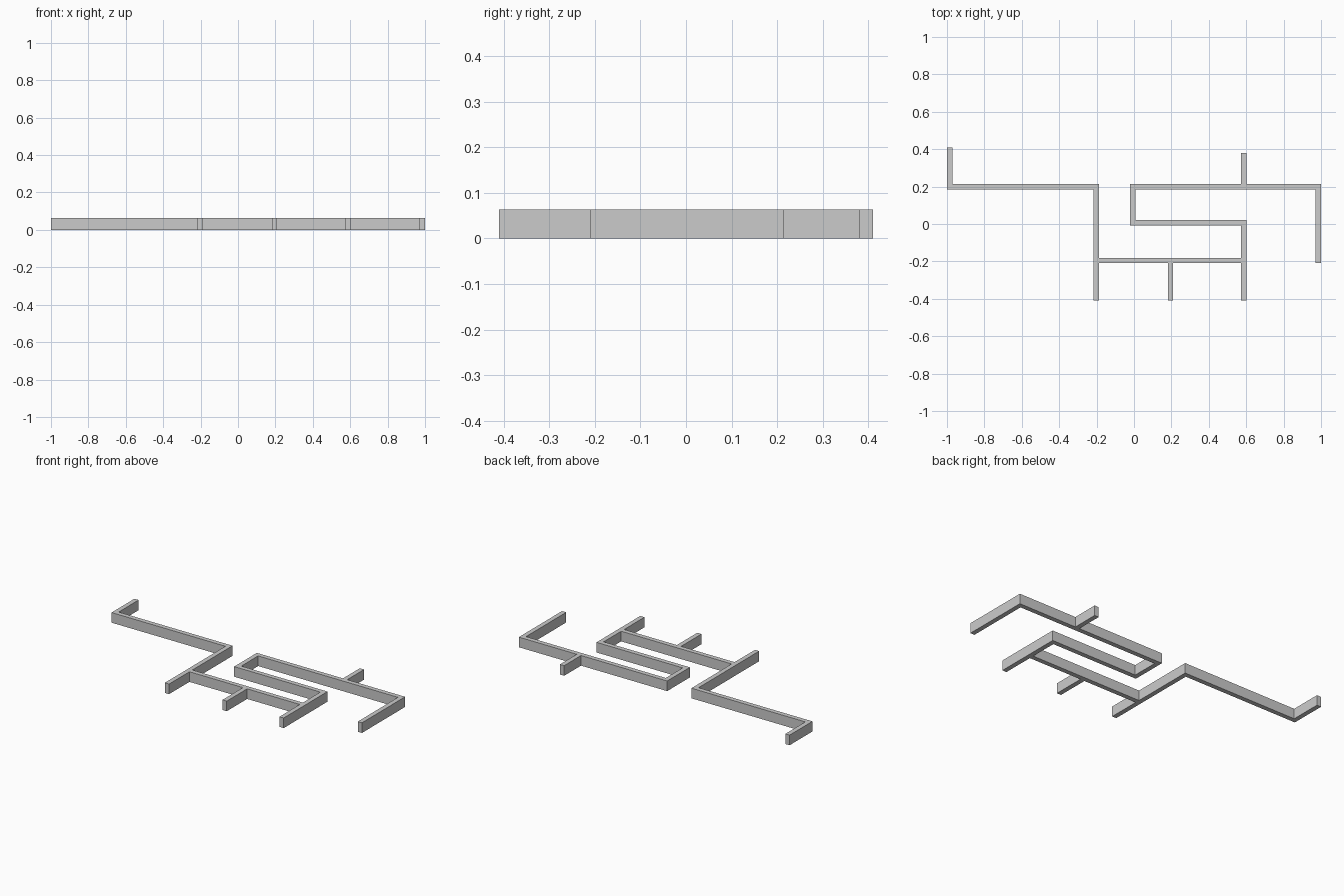
import bpy
import bmesh
from mathutils import Matrix, Vector

cube = bpy.data.objects.get("Cube")
if cube:
    bpy.data.objects.remove(cube, do_unlink=True)

HEIGHT = 0.063
HALF = 0.0145  # half of the wall thickness

grey = bpy.data.materials.new("plain_grey")
grey.use_nodes = True
colour = (0.6, 0.6, 0.6, 1)
grey.diffuse_color = colour
grey.node_tree.nodes["Principled BSDF"].inputs["Base Color"].default_value = colour


def box(name, x0, x1, y0, y1):
    """Upright wall standing on the ground between the given limits."""
    mesh = bpy.data.meshes.new(name)
    bm = bmesh.new()
    centre = Vector(((x0 + x1) / 2, (y0 + y1) / 2, HEIGHT / 2))
    size = Vector((x1 - x0, y1 - y0, HEIGHT, 1))
    bmesh.ops.create_cube(bm, size=1, matrix=Matrix.Translation(centre) @ Matrix.Diagonal(size))
    bm.to_mesh(mesh)
    bm.free()
    mesh.materials.append(grey)
    bpy.context.collection.objects.link(bpy.data.objects.new(name, mesh))


def wall_along_x(name, y, x0, x1):
    box(name, x0 - HALF, x1 + HALF, y - HALF, y + HALF)


def wall_along_y(name, x, y0, y1):
    box(name, x - HALF, x + HALF, y0, y1)


# Centre lines of the wall layout
BACK, MIDDLE, FRONT = 0.2, 0.006, -0.195
FAR_RIGHT, RIGHT, INNER, STUB, LEFT, FAR_LEFT = -0.9855, -0.202, -0.006, 0.195, 0.587, 0.9855
END = 0.41

# Long walls running across
wall_along_x("back_right_wall", BACK, FAR_RIGHT, RIGHT)
wall_along_x("back_left_wall", BACK, INNER, FAR_LEFT)
wall_along_x("middle_wall", MIDDLE, INNER, LEFT)
wall_along_x("front_wall", FRONT, RIGHT + 2 * HALF, LEFT - 2 * HALF)

# Walls running front to back, butted against the long ones
wall_along_y("far_right_end_wall", FAR_RIGHT, BACK + HALF, END)
wall_along_y("right_cross_wall", RIGHT, -END, BACK - HALF)
wall_along_y("inner_cross_wall", INNER, MIDDLE + HALF, BACK - HALF)
wall_along_y("back_stub_wall", LEFT, BACK + HALF, 0.38)
wall_along_y("left_cross_wall", LEFT, -END, MIDDLE - HALF)
wall_along_y("front_stub_wall", STUB, -END, FRONT - HALF)
wall_along_y("far_left_end_wall", FAR_LEFT, FRONT - HALF, BACK - HALF)
